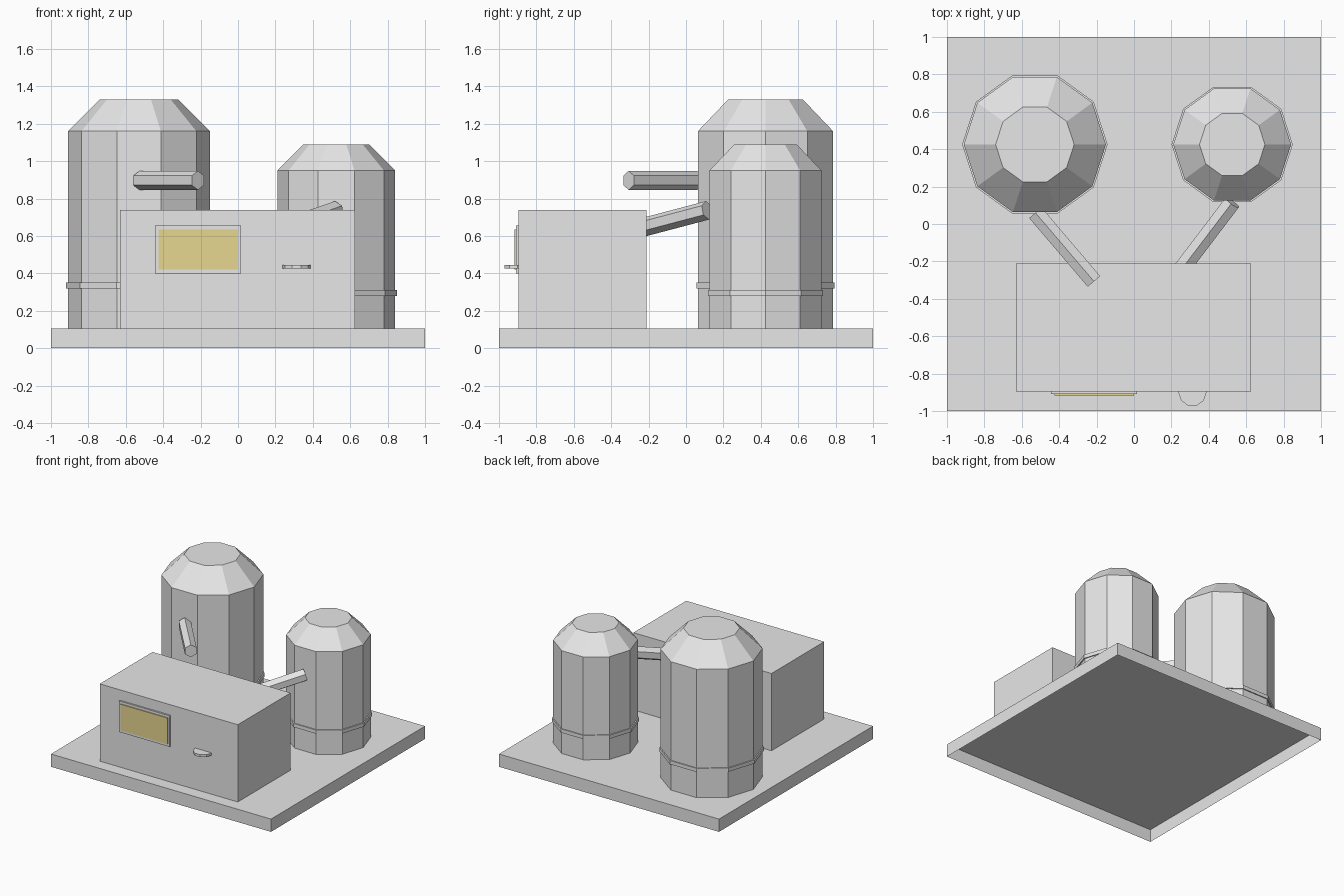
import bpy, bmesh, math
from mathutils import Vector

if "Cube" in bpy.data.objects:
    bpy.data.objects.remove(bpy.data.objects["Cube"])


def material(name, rgb):
    m = bpy.data.materials.new(name)
    m.diffuse_color = (*rgb, 1)
    m.use_nodes = True
    m.node_tree.nodes["Principled BSDF"].inputs["Base Color"].default_value = m.diffuse_color
    return m


GREY = material("light_grey", (0.8, 0.8, 0.8))
YELLOW = material("window_yellow", (0.8, 0.68, 0.28))


def finish(name, bm, mat):
    bmesh.ops.recalc_face_normals(bm, faces=bm.faces)
    me = bpy.data.meshes.new(name)
    bm.to_mesh(me)
    bm.free()
    me.materials.append(mat)
    ob = bpy.data.objects.new(name, me)
    bpy.context.collection.objects.link(ob)
    return ob


def box(name, lo, hi, mat=GREY, open_bottom=False):
    bm = bmesh.new()
    bmesh.ops.create_cube(bm, size=1)
    for v in bm.verts:
        v.co = [lo[i] + (v.co[i] + 0.5) * (hi[i] - lo[i]) for i in range(3)]
    bmesh.ops.recalc_face_normals(bm, faces=bm.faces)
    if open_bottom:
        down = [f for f in bm.faces if f.normal.z < -0.9]
        bmesh.ops.delete(bm, geom=down, context='FACES')
    return finish(name, bm, mat)


def lathe(name, centre, profile, sides=10, cap_top=False, cap_bottom=False):
    """Stack polygon rings of (radius, z) around a vertical axis."""
    bm = bmesh.new()
    rings = []
    for r, z in profile:
        angles = [2 * math.pi * i / sides for i in range(sides)]
        rings.append([bm.verts.new((centre[0] + r * math.cos(a),
                                    centre[1] + r * math.sin(a), z)) for a in angles])
    for a, b in zip(rings, rings[1:]):
        for i in range(sides):
            j = (i + 1) % sides
            bm.faces.new((a[i], a[j], b[j], b[i]))
    if cap_top:
        bm.faces.new(rings[-1])
    if cap_bottom:
        bm.faces.new(rings[0][::-1])
    return finish(name, bm, GREY)


def pipe(name, start, end, radius=0.0505, sides=6):
    """Straight hexagonal pipe with a corner pointing up."""
    start, end = Vector(start), Vector(end)
    axis = (end - start).normalized()
    side = axis.cross(Vector((0, 0, 1))).normalized()
    up = side.cross(axis)
    bm = bmesh.new()
    loops = []
    for p in (start, end):
        angles = [2 * math.pi * i / sides for i in range(sides)]
        loops.append([bm.verts.new(p + radius * (up * math.cos(a) + side * math.sin(a)))
                      for a in angles])
    for i in range(sides):
        j = (i + 1) % sides
        bm.faces.new((loops[0][i], loops[0][j], loops[1][j], loops[1][i]))
    for loop in loops:
        bm.faces.new(loop)
    return finish(name, bm, GREY)


# Base slab, hollow underneath
FLOOR = 0.105
box("base", (-1, -1, 0), (1, 1, FLOOR), open_bottom=True)

# Building with window and door-side ledge
box("building", (-0.63, -0.895, FLOOR), (0.625, -0.21, 0.74), open_bottom=True)
box("window_frame", (-0.445, -0.909, 0.40), (0.015, -0.89, 0.655))
box("window_pane", (-0.425, -0.916, 0.42), (0.0, -0.908, 0.635), YELLOW)
lathe("wall_ledge", (0.3125, -0.90), [(0.075, 0.425), (0.075, 0.445)],
      cap_top=True, cap_bottom=True)

# Silos: name, x, radius, shoulder z, top z, top radius, band z
for name, x, r, shoulder, top, r_top, band in (
        ("large_silo", -0.53, 0.38, 1.16, 1.33, 0.21, 0.32),
        ("small_silo", 0.525, 0.315, 0.95, 1.09, 0.175, 0.28)):
    lathe(name, (x, 0.425), [(r, FLOOR), (r, shoulder), (r_top, top)], cap_top=True)
    lathe(name + "_band", (x, 0.425),
          [(r, band), (r + 0.009, band), (r + 0.009, band + 0.03), (r, band + 0.03)])

# Pipes from the silos towards the building
pipe("large_silo_pipe", (-0.527, 0.06, 0.897), (-0.214, -0.307, 0.897))
pipe("small_silo_pipe", (0.525, 0.115, 0.737), (0.24, -0.26, 0.638))
